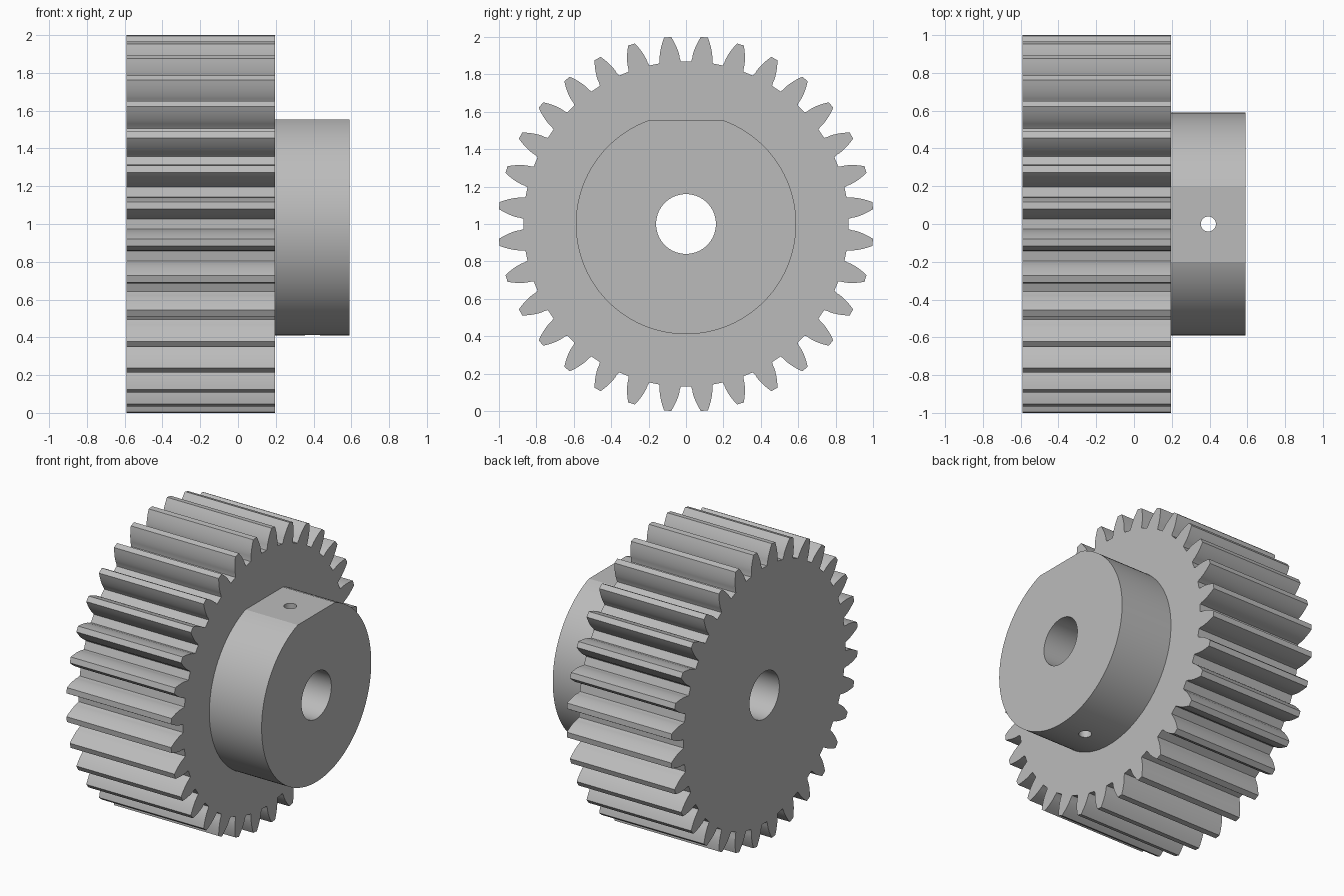
import bpy
import bmesh
from math import sin, cos, tan, acos, asin, pi, radians

cube = bpy.data.objects.get("Cube")
if cube:
    bpy.data.objects.remove(cube, do_unlink=True)

# Main dimensions
TEETH = 32
TIP_R, ROOT_R, BASE_R = 1.003, 0.87, 0.887
HUB_R, FLAT_H = 0.589, 0.554
BORE_R, PIN_R = 0.16, 0.04
X_BACK, X_STEP, X_FRONT = -0.59, 0.197, 0.59
AXIS_Z = 1.0

steel = bpy.data.materials.new("Grey steel")
steel.use_nodes = True
grey = (0.5, 0.5, 0.5, 1)
steel.diffuse_color = grey
steel.node_tree.nodes["Principled BSDF"].inputs["Base Color"].default_value = grey


def prism(name, outline, start, end, axis="x"):
    """Extrude a closed 2D outline along the x axis, or along z."""
    bm = bmesh.new()

    def place(p, d):
        return (d, p[0], p[1] + AXIS_Z) if axis == "x" else (p[0], p[1], d)

    low = [bm.verts.new(place(p, start)) for p in outline]
    high = [bm.verts.new(place(p, end)) for p in outline]
    bm.faces.new(low[::-1])
    bm.faces.new(high)
    for i in range(len(low)):
        j = (i + 1) % len(low)
        bm.faces.new((low[i], low[j], high[j], high[i]))
    bmesh.ops.recalc_face_normals(bm, faces=bm.faces)
    mesh = bpy.data.meshes.new(name)
    bm.to_mesh(mesh)
    bm.free()
    mesh.materials.append(steel)
    obj = bpy.data.objects.new(name, mesh)
    bpy.context.collection.objects.link(obj)
    return obj


def polar(r, a):
    return (r * cos(a), r * sin(a))


def circle(r, count, cx=0.0):
    return [(cx + r * cos(2 * pi * i / count), r * sin(2 * pi * i / count))
            for i in range(count)]


def combine(target, other, operation):
    """Boolean the other object into the target and discard it."""
    bpy.context.view_layer.objects.active = target
    mod = target.modifiers.new(operation.title(), "BOOLEAN")
    mod.operation = operation
    mod.solver = "EXACT"
    mod.object = other
    bpy.ops.object.modifier_apply(modifier=mod.name)
    bpy.data.objects.remove(other, do_unlink=True)


# Half of one tooth: root corner, then the involute flank up to the tip
flank = [(ROOT_R, radians(3.85))]
STEPS = 7
for i in range(STEPS + 1):
    r = BASE_R + (TIP_R - BASE_R) * i / STEPS
    pressure = acos(BASE_R / r)
    flank.append((r, 0.0609 - (tan(pressure) - pressure)))

# Toothed wheel
outline = []
for t in range(TEETH):
    centre = (t + 0.5) * 2 * pi / TEETH
    outline += [polar(r, centre - a) for r, a in flank]
    outline += [polar(r, centre + a) for r, a in reversed(flank)]
gear = prism("spur_gear", outline, X_BACK, X_STEP)

# Hub with a flat along its top
edge = asin(FLAT_H / HUB_R)
sweep = 2 * pi - (pi - 2 * edge)
ARC = 110
hub = prism("hub", [polar(HUB_R, pi - edge + sweep * i / ARC) for i in range(ARC + 1)],
            X_STEP - 0.1, X_FRONT)
combine(gear, hub, "UNION")

# Shaft bore and the cross pin hole through the hub
combine(gear, prism("bore_cutter", circle(BORE_R, 64), -1, 1), "DIFFERENCE")
pin_x = (X_STEP + X_FRONT) / 2
combine(gear, prism("pin_cutter", circle(PIN_R, 32, pin_x), -0.5, 2.5, "z"), "DIFFERENCE")

bpy.ops.object.select_all(action="DESELECT")
gear.select_set(True)
bpy.context.view_layer.objects.active = gear
bpy.ops.object.shade_smooth_by_angle(angle=radians(20))
